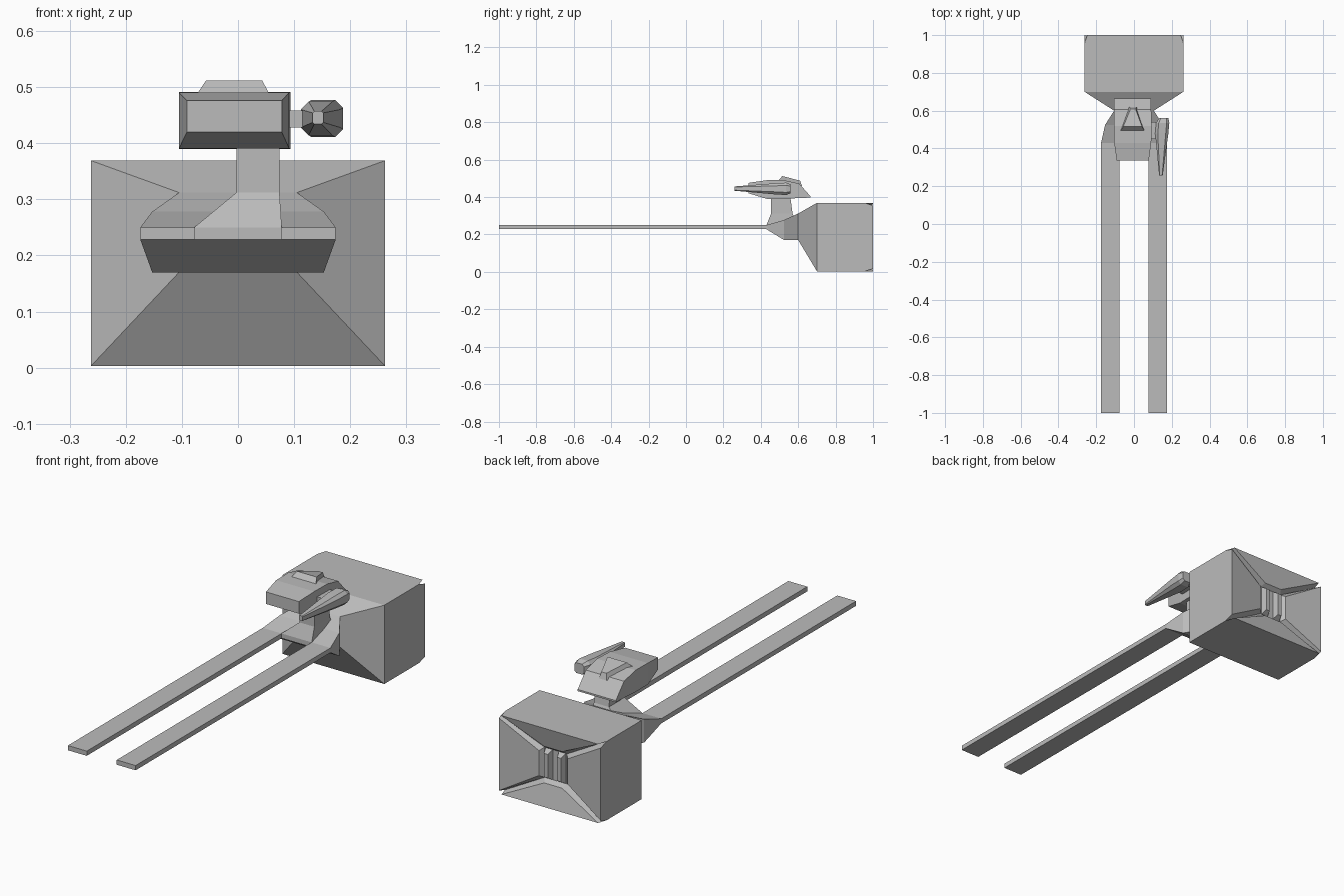
import bpy, bmesh
from mathutils import Vector

cube = bpy.data.objects.get("Cube")
if cube:
    bpy.data.objects.remove(cube, do_unlink=True)

hull = bpy.data.materials.new("hull grey")
hull.use_nodes = True
GREY = (0.5, 0.5, 0.5, 1)
hull.diffuse_color = GREY
hull.node_tree.nodes["Principled BSDF"].inputs["Base Color"].default_value = GREY


def loft(name, rings, cap_end=True):
    """Skin a row of rings that share one point count, and cap the ends."""
    bm = bmesh.new()
    rows = [[bm.verts.new(p) for p in ring] for ring in rings]
    n = len(rows[0])
    for a, b in zip(rows, rows[1:]):
        for i in range(n):
            j = (i + 1) % n
            bm.faces.new((a[i], a[j], b[j], b[i]))
    bm.faces.new(rows[0])
    if cap_end:
        bm.faces.new(rows[-1])
    bmesh.ops.recalc_face_normals(bm, faces=bm.faces)
    mesh = bpy.data.meshes.new(name)
    bm.to_mesh(mesh)
    bm.free()
    mesh.materials.append(hull)
    ob = bpy.data.objects.new(name, mesh)
    bpy.context.scene.collection.objects.link(ob)
    return ob


def rect_y(y, x0, x1, z0, z1):
    return [(x0, y, z0), (x1, y, z0), (x1, y, z1), (x0, y, z1)]


def rect_z(z, x0, x1, y0, y1):
    return [(x0, y0, z), (x1, y0, z), (x1, y1, z), (x0, y1, z)]


def octagon_y(y, x0, x1, z0, z1, c):
    return [(x0 + c, y, z0), (x1 - c, y, z0), (x1, y, z0 + c), (x1, y, z1 - c),
            (x1 - c, y, z1), (x0 + c, y, z1), (x0, y, z1 - c), (x0, y, z0 + c)]


# Engine block with its tapered front
W, LOW, HIGH = 0.262, 0.003, 0.369
BACK = 0.955
loft("engine_block", [rect_y(0.6, -0.105, 0.105, 0.17, 0.312),
                      rect_y(0.7, -W, W, LOW, HIGH),
                      rect_y(BACK, -W, W, LOW, HIGH)])

# Rear panels, sloping inward and parted by diagonal seams
MID = (LOW + HIGH) / 2
outer = [Vector((sx * W, 0, z)) for sx, z in ((-1, LOW), (1, LOW), (1, HIGH), (-1, HIGH))]
inner = [Vector((sx * 0.058, 0, MID + sz * 0.07))
         for sx, sz in ((-1, -1), (1, -1), (1, 1), (-1, 1))]
for i, side in enumerate(("bottom", "left", "top", "right")):
    j = (i + 1) % 4
    a, b, c, d = outer[i], outer[j], inner[j], inner[i]
    along = (b - a).normalized()
    away = ((a + b) / 2 - (c + d) / 2).normalized()
    base = [p + Vector((0, BACK, 0)) for p in (a, b, c, d)]
    top = [a + along * 0.014 + Vector((0, 1, 0)),
           b - along * 0.014 + Vector((0, 1, 0)),
           c - along * 0.012 + away * 0.015 + Vector((0, 0.975, 0)),
           d + along * 0.012 + away * 0.015 + Vector((0, 0.975, 0))]
    loft(f"rear_panel_{side}", [base, top])

# Upright bars in the middle of the rear
for name, s in (("left", 1), ("right", -1)):
    xs = sorted((s * 0.016, s * 0.052))
    mid = s * 0.034
    loft(f"rear_bar_{name}", [rect_y(BACK, xs[0], xs[1], MID - 0.07, MID + 0.07),
                              rect_y(0.98, mid - 0.01, mid + 0.01, MID - 0.055, MID + 0.055)])


# Neck that spreads from the block to the prongs
def neck_ring(y, low_x, high_x, z0, z1):
    return [(-low_x, y, z0), (low_x, y, z0), (high_x, y, z1), (-high_x, y, z1)]


loft("neck", [neck_ring(0.6, 0.105, 0.105, 0.17, 0.312),
              neck_ring(0.525, 0.153, 0.153, 0.17, 0.278),
              neck_ring(0.43, 0.174, 0.174, 0.228, 0.25)])

# Two long forward prongs
for name, s in (("left", 1), ("right", -1)):
    xs = sorted((s * 0.077, s * 0.174))
    loft(f"prong_{name}", [rect_y(-1, *xs, 0.228, 0.25), rect_y(0.435, *xs, 0.228, 0.25)])

# Pedestal and column that carry the command section
loft("pedestal", [rect_z(0.25, -0.078, 0.078, 0.43, 0.6),
                  rect_z(0.312, -0.003, 0.074, 0.455, 0.57),
                  rect_z(0.42, -0.003, 0.074, 0.455, 0.555)])

# Command section
loft("command_section", [rect_y(0.335, -0.091, 0.078, 0.42, 0.476),
                         rect_y(0.43, -0.105, 0.091, 0.391, 0.49),
                         rect_y(0.52, -0.105, 0.094, 0.39, 0.491),
                         rect_y(0.605, -0.105, 0.091, 0.395, 0.472),
                         rect_y(0.665, -0.105, 0.091, 0.397, 0.405)])

# Raised bridge on the roof
loft("bridge", [[(-0.078, 0.485, 0.48), (0.06, 0.485, 0.48),
                 (0.013, 0.62, 0.46), (-0.026, 0.62, 0.46)],
                [(-0.057, 0.515, 0.512), (0.043, 0.515, 0.512),
                 (0.008, 0.61, 0.488), (-0.018, 0.61, 0.488)]])

# Side pod and its link
loft("pod_link", [rect_y(0.45, 0.08, 0.13, 0.428, 0.458),
                  rect_y(0.54, 0.08, 0.13, 0.428, 0.458)])
loft("side_pod", [octagon_y(0.258, 0.133, 0.152, 0.434, 0.457, 0.003),
                  octagon_y(0.48, 0.112, 0.182, 0.414, 0.474, 0.014),
                  octagon_y(0.535, 0.117, 0.187, 0.411, 0.477, 0.014),
                  octagon_y(0.56, 0.132, 0.182, 0.42, 0.468, 0.01)])
